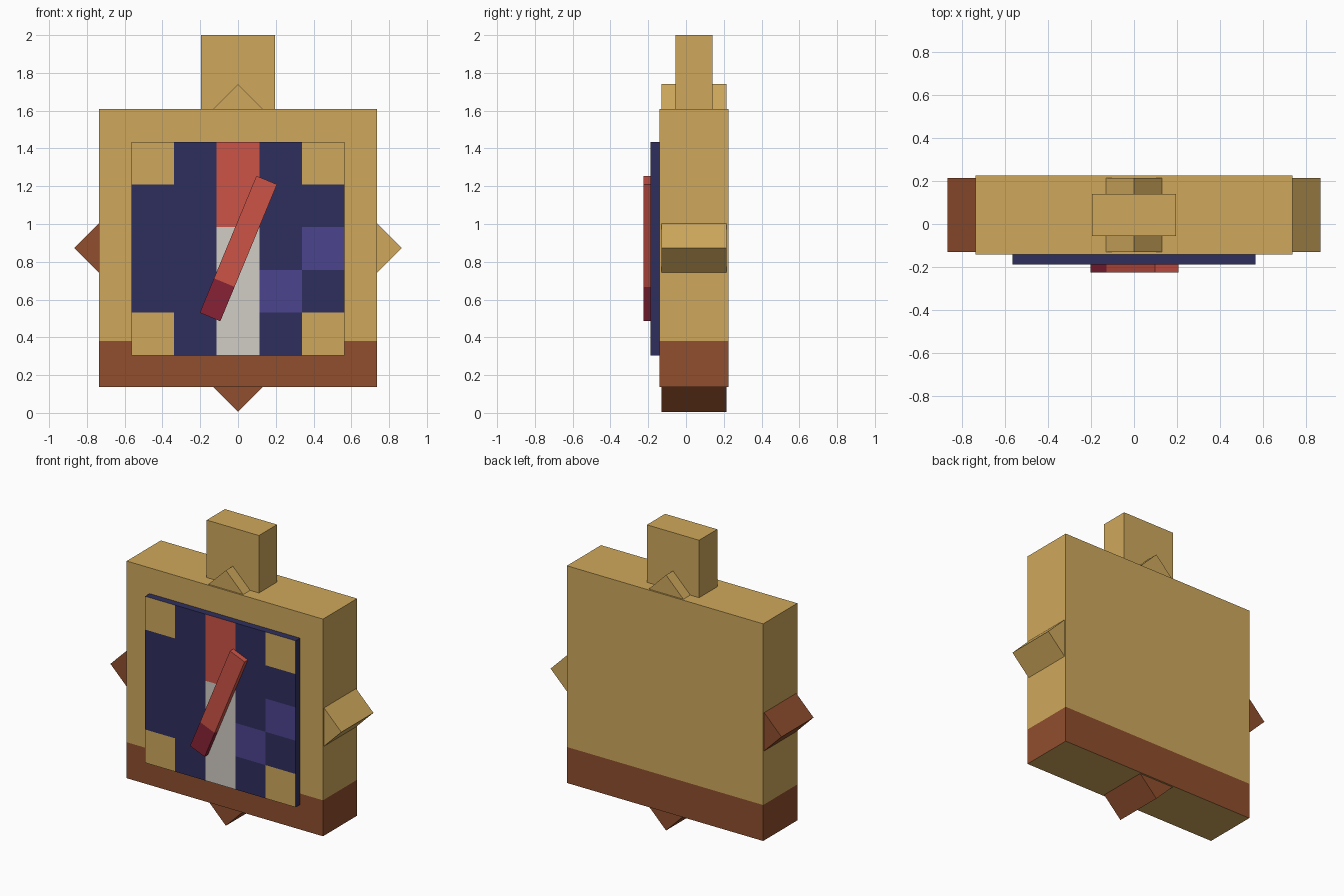
import bpy, bmesh, math
from mathutils import Matrix, Vector

cube = bpy.data.objects.get("Cube")
if cube:
    bpy.data.objects.remove(cube, do_unlink=True)


def make_material(name, rgb):
    lin = [(c / 255 / 12.92) if c < 11 else ((c / 255 + 0.055) / 1.055) ** 2.4 for c in rgb]
    mat = bpy.data.materials.new(name)
    mat.use_nodes = True
    mat.diffuse_color = (*lin, 1)
    mat.node_tree.nodes["Principled BSDF"].inputs["Base Color"].default_value = (*lin, 1)
    return mat


gold = make_material("gold", (208, 169, 92))
brown = make_material("brown", (144, 78, 45))
navy = make_material("navy", (47, 47, 94))
purple = make_material("purple", (75, 67, 141))
red = make_material("red", (204, 83, 71))
crimson = make_material("crimson", (135, 34, 54))
white = make_material("off_white", (209, 205, 198))


def box(name, centre, size, mats, tilt=0, cuts=(), rule=None):
    """Box tilted about y; cuts are (axis, offset) planes, rule picks a material per face."""
    bm = bmesh.new()
    bmesh.ops.create_cube(bm, size=1, matrix=Matrix.Diagonal((*size, 1)))
    for axis, offset in cuts:
        normal = Vector([float(i == axis) for i in range(3)])
        bmesh.ops.bisect_plane(bm, geom=bm.verts[:] + bm.edges[:] + bm.faces[:],
                               plane_co=normal * offset, plane_no=normal)
    bm.normal_update()
    if rule:
        for f in bm.faces:
            f.material_index = rule(f.calc_center_median(), f.normal)
    mesh = bpy.data.meshes.new(name)
    bm.to_mesh(mesh)
    bm.free()
    for m in mats:
        mesh.materials.append(m)
    obj = bpy.data.objects.new(name, mesh)
    obj.location = centre
    obj.rotation_euler.y = tilt
    bpy.context.collection.objects.link(obj)
    return obj


MID = 0.873   # height of the case centre
HALF = 0.737  # half width of the case

# Case with a brown band round its foot; the underside stays gold
band = 0.38 - MID
box("case", (0, 0.042, MID), (2 * HALF, 0.366, 2 * HALF), [gold, brown],
    cuts=[(2, band)],
    rule=lambda c, n: int(c.z < band and n.z > -0.5))

# Top knob
box("top_knob", (0, 0.042, 1.80), (0.392, 0.195, 0.40), [gold])

# Diamond studs on the four edges
side = 0.13 * math.sqrt(2)
for name, dx, dz, mat in (("left_stud", 1, 0, gold), ("right_stud", -1, 0, brown),
                          ("top_stud", 0, 1, gold), ("bottom_stud", 0, -1, brown)):
    box(name, (dx * HALF, 0.042, MID + dz * HALF), (side, 0.344, side), [mat],
        tilt=math.radians(45))

# Dial plate, its front coloured on a five by five grid
DIAL = 1.13
cell = DIAL / 5
dial_mats = [navy, gold, red, white, purple]


def dial_colour(c, n):
    if n.y > -0.5:
        return 0
    col, row = (int((v + DIAL / 2) / cell) for v in (c.x, c.z))
    if col in (0, 4) and row in (0, 4):
        return 1
    if col == 2:
        return 2 if row > 2 else 3
    return 4 if (col, row) in ((3, 1), (4, 2)) else 0


box("dial", (0, -0.164, 0.87), (DIAL, 0.05, DIAL), dial_mats,
    cuts=[(axis, (k - 1.5) * cell) for axis in (0, 2) for k in range(4)],
    rule=dial_colour)

# Pointer with a dark lower tip
tip = -0.195
box("pointer", (0.002, -0.206, 0.87), (0.118, 0.038, 0.784), [red, crimson],
    tilt=math.radians(22.5), cuts=[(2, tip)],
    rule=lambda c, n: int(c.z < tip))
